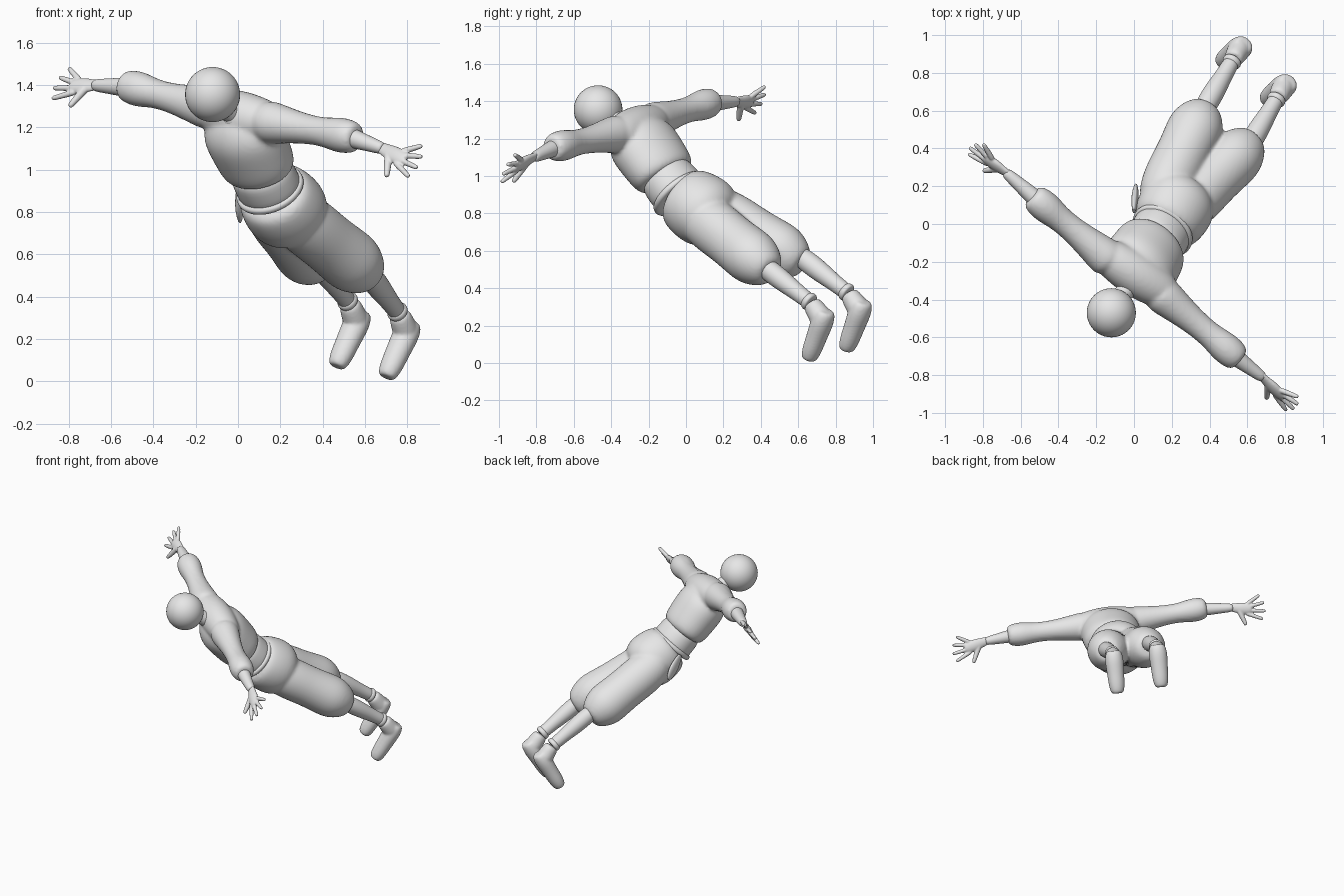
import bpy, bmesh, math
from mathutils import Vector as V

if "Cube" in bpy.data.objects:
    bpy.data.objects.remove(bpy.data.objects["Cube"])

grey = bpy.data.materials.new("plain_grey")
grey.use_nodes = True
grey.diffuse_color = (.8, .8, .8, 1)
grey.node_tree.nodes["Principled BSDF"].inputs["Base Color"].default_value = grey.diffuse_color

SIDES = 16
LEFT = V((.77, -.61, -.17))      # sideways axis of the tilted body
VERTICAL = V((0, 0, 1))


def add_tube(bm, start, end, radii, side=LEFT, flat=1.0):
    """Closed straight tube with evenly spaced elliptical rings."""
    along = (end - start).normalized()
    wide = (side - along * side.dot(along)).normalized()
    deep = along.cross(wide)
    last = len(radii) - 1
    stations = [(i / last, r) for i, r in enumerate(radii)]
    # A smaller ring at each end keeps the cap compact
    stations = [(0, radii[0] / 2)] + stations + [(1, radii[last] / 2)]
    rings = []
    for t, radius in stations:
        centre = start.lerp(end, t)
        ring = []
        for k in range(SIDES):
            a = math.tau * k / SIDES
            offset = wide * math.cos(a) + deep * math.sin(a) * flat
            ring.append(bm.verts.new(centre + offset * radius))
        rings.append(ring)
    for low, high in zip(rings, rings[1:]):
        for k in range(SIDES):
            j = (k + 1) % SIDES
            bm.faces.new((low[k], low[j], high[j], high[k]))
    bm.faces.new(reversed(rings[0]))
    bm.faces.new(rings[-1])


def make_part(name, tubes, voxel=None, relaxing=4):
    """Object from tubes; a voxel size fuses them into a single skin."""
    bm = bmesh.new()
    for tube in tubes:
        add_tube(bm, *tube)
    bmesh.ops.recalc_face_normals(bm, faces=bm.faces)
    for face in bm.faces:
        face.smooth = True
    mesh = bpy.data.meshes.new(name)
    bm.to_mesh(mesh)
    bm.free()
    mesh.materials.append(grey)
    part = bpy.data.objects.new(name, mesh)
    bpy.context.collection.objects.link(part)
    rounding = part.modifiers.new("rounding", 'SUBSURF')
    rounding.levels = rounding.render_levels = 2
    if voxel:
        fuse = part.modifiers.new("fuse", 'REMESH')
        fuse.mode = 'VOXEL'
        fuse.voxel_size = voxel
        fuse.use_smooth_shade = True
        relax = part.modifiers.new("relax", 'SMOOTH')
        relax.iterations = relaxing


# Head: a plain ball
bpy.ops.mesh.primitive_uv_sphere_add(segments=40, ring_count=24, radius=.13,
                                     location=(-.12, -.47, 1.355))
head = bpy.context.object
head.name = "head"
head.data.materials.append(grey)
bpy.ops.object.shade_smooth()

# Neck with a loose collar
nape = V((-.1, -.42, 1.33))
neck_base = V((0, -.3, 1.24))
make_part("neck", [(nape, neck_base, (.05, .05, .06))])
make_part("collar", [(nape.lerp(neck_base, .6), neck_base, (.062, .08))])

# Shirt: torso and shoulder yoke fused with two puffed sleeves
waist = V((.11, -.1, .985))
shoulders = V((-.02, -.3, 1.27))
right_shoulder = V((-.17, -.15, 1.295))
left_shoulder = V((.19, -.38, 1.21))
right_cuff = V((-.54, .15, 1.4))
left_cuff = V((.56, -.72, 1.15))
sleeve = (.11, .095, .08, .07, .07, .09, .075)
make_part("shirt", [
    (waist, shoulders, (.185, .205, .21, .215, .215, .19, .12), LEFT, .8),
    (right_shoulder, left_shoulder, (.09, .115, .125, .115, .09), VERTICAL),
    (right_shoulder.lerp(shoulders, .3), right_cuff, sleeve, VERTICAL),
    (left_shoulder.lerp(shoulders, .3), left_cuff, sleeve, VERTICAL),
], voxel=.011, relaxing=8)

# Sash, its rolled lower edge and the end hanging at the right hip
belt = V((.16, -.02, .89))
make_part("sash", [(waist.lerp(shoulders, .1), belt, (.16, .165, .17), LEFT, .9)])
make_part("sash_roll", [(belt.lerp(waist, .35), belt, (.172, .18, .172), LEFT, .93)])
make_part("sash_end", [(V((0, .07, .9)), V((.01, .2, .76)), (.025, .045, .05, .025),
                        V((0, 1, 1)), .4)])

# Trousers: hips fused with two baggy legs
baggy_leg = (.12, .145, .15, .145, .15, .155, .09)
make_part("trousers", [
    (belt.lerp(waist, .1), V((.28, .19, .75)), (.175, .2, .21, .205, .15), LEFT, .95),
    (V((.21, .02, .83)), V((.63, .45, .49)), baggy_leg),
    (V((.13, .11, .85)), V((.38, .62, .53)), baggy_leg),
], voxel=.011, relaxing=6)

# Lower legs, ankle bands and slippers; the right set trails the left one
trail = V((-.235, .2, .05))
for name, shift in (("left", V()), ("right", trail)):
    knee = V((.6, .4, .53)) + shift
    ankle = V((.76, .67, .32)) + shift
    heel = V((.82, .75, .28)) + shift
    toe = V((.7, .655, .02)) + shift
    make_part(name + "_shin", [(knee, ankle, (.055, .06, .055, .045, .045))])
    make_part(name + "_ankle_band", [(knee.lerp(ankle, .9), ankle, (.05, .055))])
    make_part(name + "_slipper", [
        (ankle, heel.lerp(toe, .2), (.052, .058, .066)),
        (heel, toe, (.055, .068, .064, .06, .058, .046), LEFT, .9),
    ], voxel=.008)


def make_hand(name, cuff, wrist, palm, across):
    """Forearm, palm and digits fanned around the palm centre."""
    across.normalize()
    forward = (palm - wrist).normalized()
    make_part(name + "_forearm", [(cuff, wrist.lerp(palm, .2), (.05, .045, .036, .03))])
    tubes = [(wrist, wrist.lerp(palm, 1.3), (.028, .032, .042, .042, .034), across, .55)]
    for i in range(4):
        angle = math.radians(26 * i - 28)
        root = palm + across * (i - 1.5) * .022
        tip = palm + (forward * math.cos(angle) + across * math.sin(angle)) * .135
        tubes.append((root, tip, (.016, .014, .012)))
    tubes.append((wrist.lerp(palm, .5), palm - across * .115, (.022, .018, .014)))
    make_part(name + "_hand", tubes, voxel=.005)


make_hand("right", right_cuff.lerp(shoulders, .1), V((-.66, .26, 1.4)),
          V((-.76, .33, 1.395)), V((.3, .4, .8)))
make_hand("left", left_cuff.lerp(shoulders, .1), V((.665, -.795, 1.11)),
          V((.76, -.89, 1.06)), V((.5, .3, .8)))
